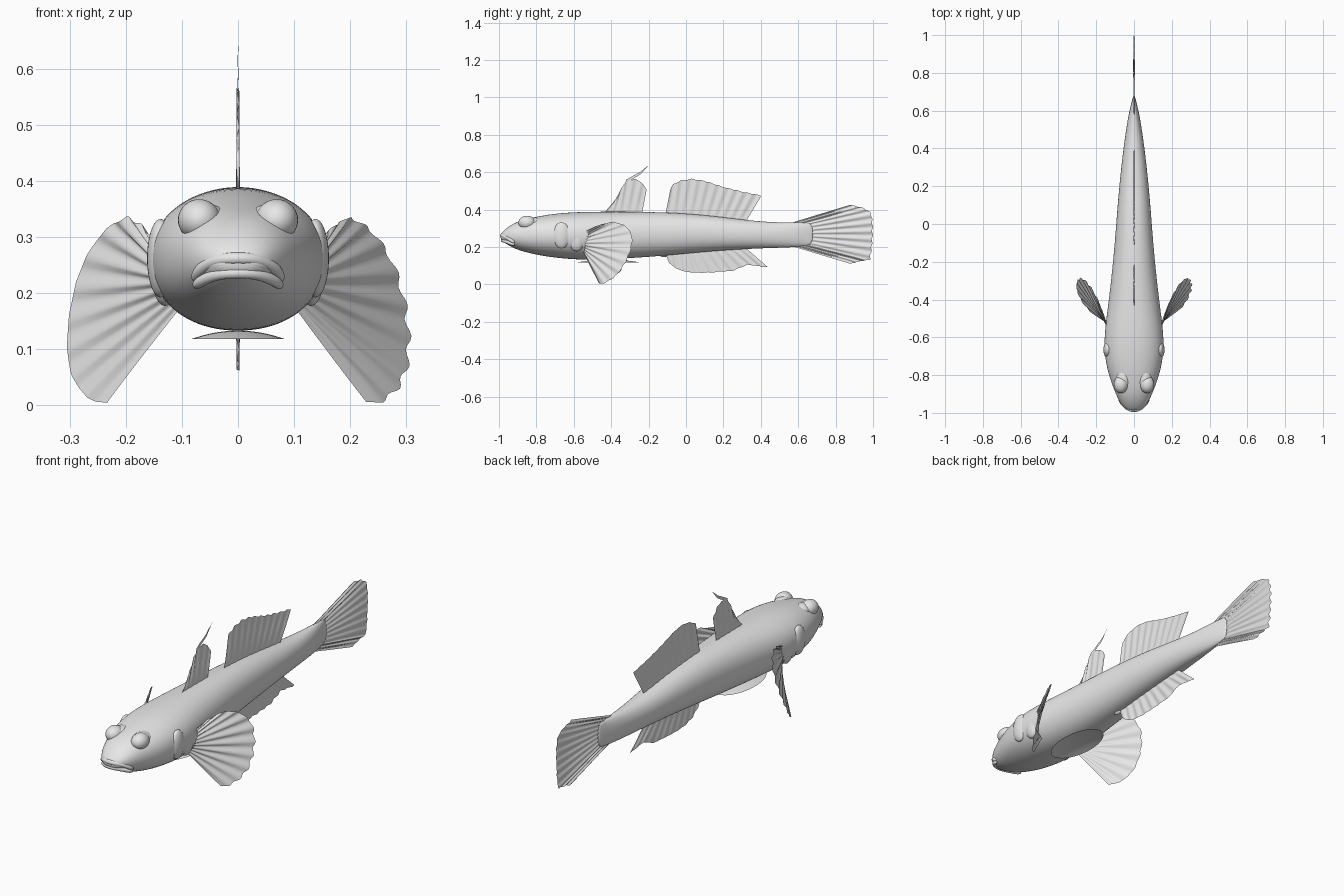
import bpy, bmesh, math
from mathutils import Vector

cube = bpy.data.objects.get("Cube")
if cube:
    bpy.data.objects.remove(cube, do_unlink=True)

grey = bpy.data.materials.new("plain grey")
grey.use_nodes = True
colour = (0.8, 0.8, 0.8, 1)
grey.diffuse_color = colour
grey.node_tree.nodes["Principled BSDF"].inputs["Base Color"].default_value = colour


def finish(name, bm):
    bmesh.ops.recalc_face_normals(bm, faces=bm.faces[:])
    mesh = bpy.data.meshes.new(name)
    bm.to_mesh(mesh)
    bm.free()
    mesh.materials.append(grey)
    for p in mesh.polygons:
        p.use_smooth = True
    ob = bpy.data.objects.new(name, mesh)
    bpy.context.collection.objects.link(ob)
    return ob


def subdivide(ob, levels=2):
    mod = ob.modifiers.new("smooth", "SUBSURF")
    mod.levels = mod.render_levels = levels


def along(points, t):
    """Point at fraction t of a polyline's length."""
    lengths = [(b - a).length for a, b in zip(points, points[1:])]
    d = t * sum(lengths)
    for a, b, l in zip(points, points[1:], lengths):
        if d <= l:
            return a.lerp(b, d / l)
        d -= l
    return points[-1]


def fin(name, base, tips, rays, ripple, scallop=0.0, steps=8):
    """Rippled sheet of rays fanned between a base line and a tip line."""
    base = [Vector(p) for p in base]
    tips = [Vector(p) for p in tips]
    normal = (base[-1] - base[0]).cross(along(tips, 0.5) - base[0]).normalized()
    count = rays * 6
    bm = bmesh.new()
    rows = []
    for i in range(count + 1):
        t = i / count
        a, b = along(base, t), along(tips, t)
        wave = math.cos(2 * math.pi * rays * t)
        b = a.lerp(b, 1 - scallop * (1 + wave) / 2)
        rows.append([bm.verts.new(a.lerp(b, j / steps) + normal * ripple * wave
                                  * math.sin(math.pi * (0.1 + 0.6 * j / steps)))
                     for j in range(steps + 1)])
    for r, s in zip(rows, rows[1:]):
        for j in range(steps):
            bm.faces.new((r[j], r[j + 1], s[j + 1], s[j]))
    return finish(name, bm)


def flat(points):
    return [(0, y, z) for y, z in points]


def ellipsoid(name, centre, radii):
    bm = bmesh.new()
    bmesh.ops.create_uvsphere(bm, u_segments=32, v_segments=20, radius=1)
    for v in bm.verts:
        v.co = Vector(centre) + Vector(c * r for c, r in zip(v.co, radii))
    return finish(name, bm)


def lip(name, half, radius):
    """Tapered tube mirrored across the middle of the snout."""
    path = [Vector((-x, y, z)) for x, y, z in half[:0:-1]] + [Vector(p) for p in half]
    bm = bmesh.new()
    rings = []
    for i, p in enumerate(path):
        d = (path[min(i + 1, len(path) - 1)] - path[max(i - 1, 0)]).normalized()
        side = d.cross(Vector((0, 0, 1))).normalized()
        up = side.cross(d)
        r = radius * (0.6 if i in (0, len(path) - 1) else 1)
        rings.append([bm.verts.new(p + r * (side * math.cos(k * math.pi / 4)
                                            + up * math.sin(k * math.pi / 4)))
                      for k in range(8)])
    for a, b in zip(rings, rings[1:]):
        for k in range(8):
            bm.faces.new((a[k], a[(k + 1) % 8], b[(k + 1) % 8], b[k]))
    bm.faces.new(rings[0])
    bm.faces.new(rings[-1])
    subdivide(finish(name, bm))


# Body: y, half width, bottom, top
stations = [
    (-0.992, 0.028, 0.24, 0.268), (-0.97, 0.057, 0.222, 0.293),
    (-0.93, 0.083, 0.198, 0.322), (-0.88, 0.104, 0.178, 0.344),
    (-0.8, 0.134, 0.158, 0.362), (-0.7, 0.156, 0.143, 0.379),
    (-0.58, 0.157, 0.132, 0.387), (-0.45, 0.139, 0.133, 0.389),
    (-0.3, 0.121, 0.14, 0.389), (-0.1, 0.101, 0.155, 0.385),
    (0.1, 0.087, 0.175, 0.372), (0.3, 0.068, 0.189, 0.346),
    (0.45, 0.049, 0.195, 0.332), (0.57, 0.031, 0.198, 0.331),
    (0.64, 0.014, 0.207, 0.33), (0.68, 0.004, 0.215, 0.325)]
bm = bmesh.new()
sides = 24
rings = []
for y, w, lo, hi in stations:
    ring = []
    for k in range(sides):
        c, s = math.cos(2 * math.pi * k / sides), math.sin(2 * math.pi * k / sides)
        x = math.copysign(abs(c) ** 0.92, c) * w * 1.01
        z = (lo + hi) / 2 + math.copysign(abs(s) ** 0.92, s) * (hi - lo) / 2 * 1.01
        ring.append(bm.verts.new((x, y, z)))
    rings.append(ring)
for a, b in zip(rings, rings[1:]):
    for k in range(sides):
        bm.faces.new((a[k], a[(k + 1) % sides], b[(k + 1) % sides], b[k]))
bm.faces.new(rings[0])
bm.faces.new(rings[-1])
subdivide(finish("body", bm))

# Mouth
lip("upper_lip", [(0, -0.987, 0.262), (0.03, -0.98, 0.261), (0.055, -0.958, 0.252),
                  (0.073, -0.935, 0.236), (0.078, -0.915, 0.222)], 0.012)
lip("lower_lip", [(0, -0.983, 0.236), (0.03, -0.976, 0.235), (0.055, -0.954, 0.227),
                  (0.072, -0.932, 0.217), (0.076, -0.915, 0.212)], 0.011)

# Paired head parts and pectoral fins
for side, s in (("left", 1), ("right", -1)):
    ellipsoid(side + "_eye", (s * 0.069, -0.85, 0.33), (0.038, 0.046, 0.037))
    ellipsoid(side + "_brow", (s * 0.055, -0.82, 0.322), (0.04, 0.06, 0.037))
    ellipsoid(side + "_nostril", (s * 0.062, -0.932, 0.283), (0.005, 0.005, 0.005))
    ellipsoid(side + "_gill_cover", (s * 0.138, -0.665, 0.262), (0.024, 0.046, 0.07))
    ellipsoid(side + "_fin_root", (s * 0.13, -0.585, 0.235), (0.024, 0.042, 0.058))
    base = [(0.105, -0.548, 0.17), (0.135, -0.56, 0.225), (0.138, -0.55, 0.28)]
    tips = [(0.235, -0.46, 0.0), (0.272, -0.42, 0.01), (0.3, -0.365, 0.05),
            (0.308, -0.33, 0.1), (0.304, -0.3, 0.16), (0.291, -0.284, 0.22),
            (0.271, -0.286, 0.27), (0.237, -0.32, 0.316), (0.2, -0.385, 0.337),
            (0.17, -0.46, 0.32), (0.148, -0.53, 0.288)]
    fin(side + "_pectoral_fin", [(s * x, y, z) for x, y, z in base],
        [(s * x, y, z) for x, y, z in tips], 11, 0.004, 0.03)

# Fins along the middle
fin("front_dorsal_fin", flat([(-0.44, 0.38), (-0.235, 0.38)]),
    flat([(-0.375, 0.455), (-0.345, 0.515), (-0.32, 0.555), (-0.275, 0.566),
          (-0.24, 0.55), (-0.21, 0.51)]), 5, 0.003, 0.02)
fin("dorsal_filament", flat([(-0.325, 0.54), (-0.24, 0.59), (-0.198, 0.64)]),
    flat([(-0.32, 0.56), (-0.245, 0.602), (-0.197, 0.64)]), 2, 0.001)
fin("rear_dorsal_fin", flat([(-0.11, 0.375), (0.1, 0.365), (0.32, 0.335)]),
    flat([(-0.082, 0.515), (-0.07, 0.535), (-0.03, 0.556), (0.03, 0.566), (0.1, 0.555),
          (0.2, 0.522), (0.3, 0.497), (0.404, 0.476)]), 10, 0.003, 0.02)
fin("anal_fin", flat([(-0.11, 0.165), (0.1, 0.18), (0.32, 0.195)]),
    flat([(-0.09, 0.115), (-0.05, 0.083), (0, 0.066), (0.06, 0.061), (0.15, 0.064),
          (0.25, 0.072), (0.33, 0.105), (0.44, 0.09)]), 10, 0.003, 0.02)
fin("tail_fin", flat([(0.575, 0.333), (0.6, 0.27), (0.575, 0.202)]),
    flat([(0.88, 0.426), (0.95, 0.41), (0.99, 0.385), (1.0, 0.33), (1.0, 0.26),
          (0.995, 0.19), (0.985, 0.13), (0.94, 0.125), (0.88, 0.11)]), 11, 0.004, 0.015)

# Belly sucker: a shallow oval cup
bm = bmesh.new()
bmesh.ops.create_grid(bm, x_segments=24, y_segments=24, size=1)
for v in bm.verts:
    x, y = v.co.x, v.co.y
    x, y = x * math.sqrt(1 - y * y / 2), y * math.sqrt(1 - x * x / 2)
    v.co = (x * 0.083, -0.415 + y * 0.165, 0.133 - 0.015 * (x * x + y * y))
finish("pelvic_disc", bm)
ellipsoid("vent", (0, -0.12, 0.158), (0.012, 0.022, 0.012))
